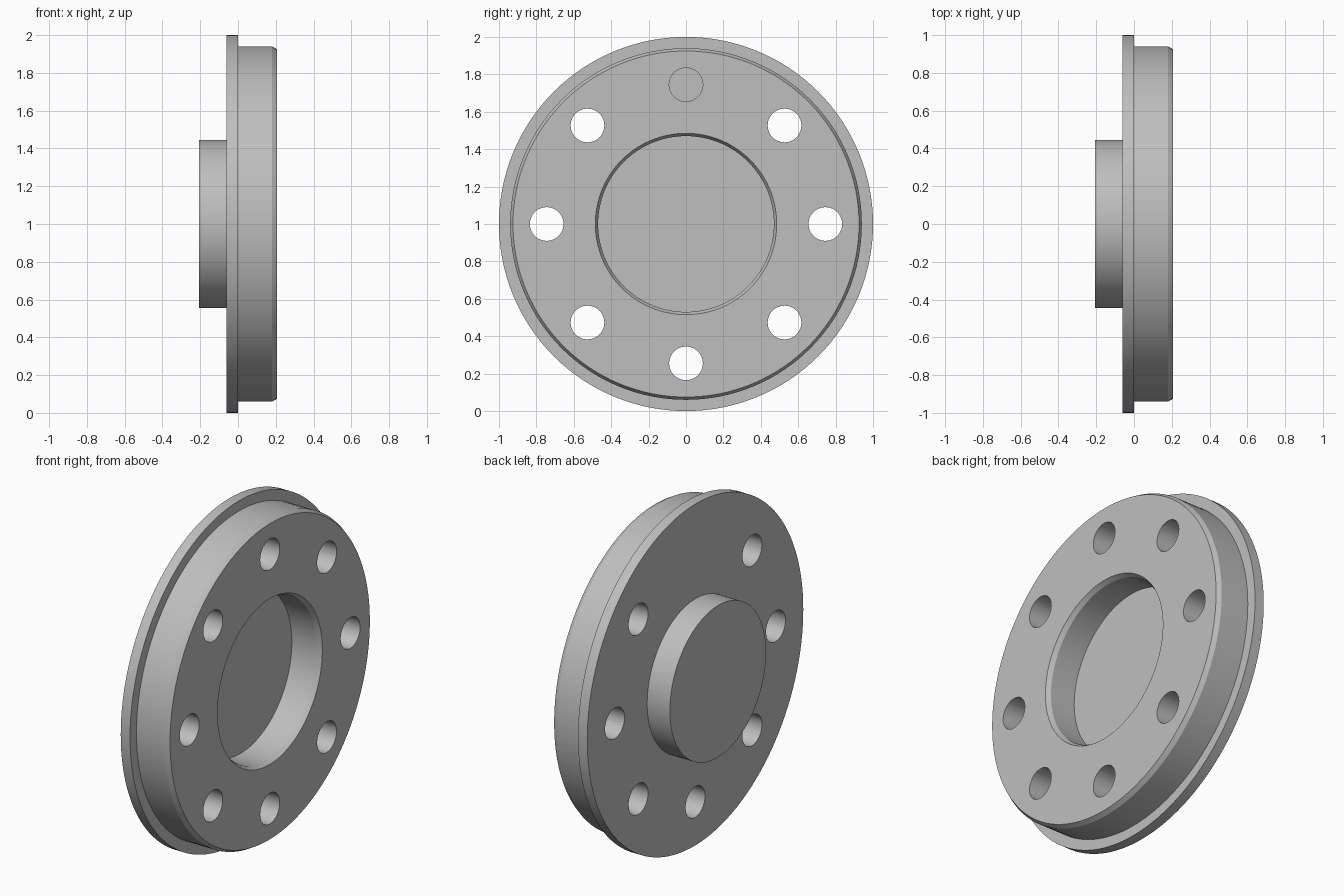
import bpy, bmesh
from math import sin, cos, pi, radians
from mathutils import Matrix, Vector

cube = bpy.data.objects.get("Cube")
if cube:
    bpy.data.objects.remove(cube)

CENTRE = Vector((0, 0, 1))
FLANGE, STEP, FACE, HUB, FLOOR = -0.06, 0.0, 0.207, -0.207, 0.02
HOLE_RING, HOLE_RADIUS = 0.745, 0.09

grey = bpy.data.materials.new("plain_grey")
grey.use_nodes = True
colour = (0.52, 0.52, 0.52, 1)
grey.diffuse_color = colour
grey.node_tree.nodes["Principled BSDF"].inputs["Base Color"].default_value = colour


def add_object(name, bm):
    bmesh.ops.recalc_face_normals(bm, faces=bm.faces[:])
    mesh = bpy.data.meshes.new(name)
    bm.to_mesh(mesh)
    bm.free()
    obj = bpy.data.objects.new(name, mesh)
    bpy.context.collection.objects.link(obj)
    mesh.materials.append(grey)
    return obj


def lathe(name, profile, sides=128):
    """Revolve (x, radius) points around the x axis and cap both ends."""
    bm = bmesh.new()
    rings = [[bm.verts.new((x, r * sin(2 * pi * i / sides), 1 + r * cos(2 * pi * i / sides)))
              for i in range(sides)] for x, r in profile]
    for a, b in zip(rings, rings[1:]):
        for i in range(sides):
            j = (i + 1) % sides
            bm.faces.new((a[i], a[j], b[j], b[i]))
    bm.faces.new(rings[0])
    bm.faces.new(rings[-1])
    return add_object(name, bm)


# Flanged disc with rear hub, chamfered rim and round recess
disc = lathe("flanged_disc", [
    (HUB, 0.445), (FLANGE, 0.445), (FLANGE, 1), (STEP, 1),
    (STEP, 0.94), (FACE - 0.026, 0.94), (FACE, 0.925),
    (FACE, 0.485), (FACE - 0.026, 0.47), (FLOOR, 0.47)])

# Bolt holes: the top one is blind, the other seven go through
bm = bmesh.new()
for k in range(8):
    start, end = (STEP if k == 0 else FLANGE - 0.05), FACE + 0.05
    angle = k * pi / 4
    place = Vector(((start + end) / 2, HOLE_RING * sin(angle), HOLE_RING * cos(angle))) + CENTRE
    bmesh.ops.create_cone(bm, cap_ends=True, segments=48, radius1=HOLE_RADIUS,
                          radius2=HOLE_RADIUS, depth=end - start,
                          matrix=Matrix.Translation(place) @ Matrix.Rotation(pi / 2, 4, 'Y'))
cutter = add_object("hole_cutter", bm)
cutter.hide_render = True

bpy.ops.object.select_all(action='DESELECT')
bpy.context.view_layer.objects.active = disc
disc.select_set(True)
cut = disc.modifiers.new("bolt_holes", 'BOOLEAN')
cut.operation = 'DIFFERENCE'
cut.solver = 'EXACT'
cut.object = cutter
bpy.ops.object.modifier_apply(modifier=cut.name)
bpy.data.objects.remove(cutter)

bpy.ops.object.shade_smooth_by_angle(angle=radians(25))
